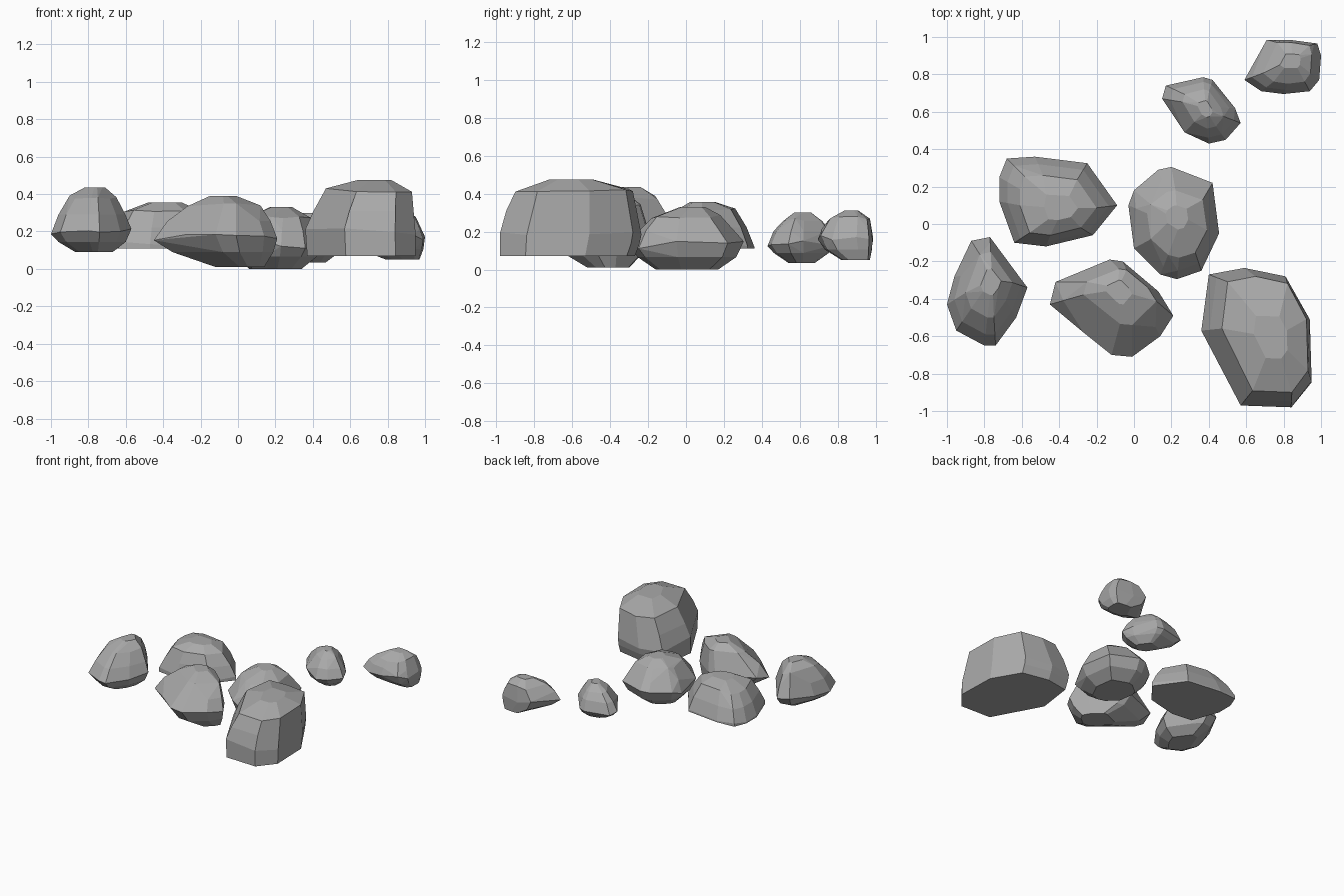
import bpy
import bmesh
import random
from mathutils import Vector

default_cube = bpy.data.objects.get("Cube")
if default_cube:
    bpy.data.objects.remove(default_cube, do_unlink=True)

random.seed(4)

# Single stone colour
stone = bpy.data.materials.new("grey stone")
stone.use_nodes = True
grey = (0.4, 0.4, 0.4, 1)
stone.diffuse_color = grey
stone.node_tree.nodes["Principled BSDF"].inputs["Base Color"].default_value = grey


def fit_ring(outline, height, left, right, front, back):
    """Squeeze the plan outline into a rectangle at the given height."""
    xs, ys = zip(*outline)
    width, depth = max(xs) - min(xs), max(ys) - min(ys)
    return [Vector((left + (x - min(xs)) / width * (right - left),
                    front + (y - min(ys)) / depth * (back - front),
                    height)) for x, y in outline]


def chamfer_ring(inner, outer, bulge):
    """Ring halfway up between two others, pushed towards the outer one."""
    ring = []
    for a, b in zip(inner, outer):
        point = a.lerp(b, bulge)
        point.z = (a.z + b.z) / 2
        ring.append(point)
    return ring


def chip(ring, amount):
    """Irregular heights break the ring into separate facets."""
    return [p + Vector((0, 0, random.uniform(-amount, amount))) for p in ring]


def rock(name, outline, waist, base, shoulder, crown):
    """Faceted boulder: hull of rings given as (height, left, right, front, back)."""
    waist_ring = [Vector((x, y, waist)) for x, y in outline]
    base_ring = fit_ring(outline, *base)
    shoulder_ring = fit_ring(outline, *shoulder)
    crown_ring = fit_ring(outline, *crown)
    points = base_ring + crown_ring + chip(waist_ring, 0.02)
    points += chip(shoulder_ring, 0.012)
    points += chamfer_ring(base_ring, waist_ring, 0.7)
    points += chamfer_ring(shoulder_ring, waist_ring, 0.6)

    bm = bmesh.new()
    for point in points:
        bm.verts.new(point)
    bmesh.ops.convex_hull(bm, input=bm.verts)
    loose = [v for v in bm.verts if not v.link_faces]
    bmesh.ops.delete(bm, geom=loose, context="VERTS")
    # Merge nearly coplanar triangles into broad flat facets
    bmesh.ops.dissolve_limit(bm, angle_limit=0.12, verts=bm.verts, edges=bm.edges)
    bmesh.ops.recalc_face_normals(bm, faces=bm.faces)
    mesh = bpy.data.meshes.new(name)
    bm.to_mesh(mesh)
    bm.free()
    mesh.materials.append(stone)
    bpy.context.collection.objects.link(bpy.data.objects.new(name, mesh))


# Largest boulder, flat underneath with steep walls
rock("large_front_left_rock",
     outline=[(.4, -.27), (.59, -.235), (.81, -.28), (.94, -.51),
              (.95, -.84), (.84, -.98), (.57, -.97), (.36, -.57)],
     waist=.2, base=(.07, .37, .95, -.98, -.27),
     shoulder=(.42, .47, .93, -.9, -.28), crown=(.475, .64, .82, -.72, -.48))

# Front row
rock("front_middle_rock",
     outline=[(-.42, -.31), (-.13, -.19), (-.06, -.2), (.13, -.36), (.21, -.49),
              (.14, -.6), (-.01, -.71), (-.12, -.7), (-.27, -.58), (-.45, -.43)],
     waist=.17, base=(.01, -.12, .14, -.52, -.3),
     shoulder=(.34, -.27, .12, -.54, -.24), crown=(.39, -.15, -.01, -.43, -.3))
rock("front_right_rock",
     outline=[(-.87, -.09), (-.77, -.07), (-.7, -.15), (-.57, -.34), (-.63, -.5),
              (-.74, -.65), (-.8, -.65), (-.95, -.57), (-1, -.43), (-.96, -.28)],
     waist=.2, base=(.09, -.87, -.67, -.5, -.23),
     shoulder=(.38, -.9, -.65, -.5, -.15), crown=(.435, -.82, -.71, -.38, -.24))

# Middle row
rock("middle_right_rock",
     outline=[(-.72, .12), (-.72, .25), (-.68, .35), (-.53, .36), (-.25, .325),
              (-.09, .1), (-.22, -.06), (-.47, -.12), (-.64, -.1)],
     waist=.13, base=(.11, -.72, -.09, -.12, .36),
     shoulder=(.315, -.61, -.2, -.06, .26), crown=(.355, -.48, -.3, .02, .16))
rock("middle_rock",
     outline=[(-.03, .1), (.0, .18), (.13, .29), (.2, .305), (.42, .22),
              (.455, -.05), (.36, -.25), (.23, -.295), (.14, -.27), (.0, -.13)],
     waist=.13, base=(.0, .06, .34, -.16, .17),
     shoulder=(.28, .07, .39, -.18, .18), crown=(.33, .17, .29, -.03, .1))

# Small stones at the back
rock("back_small_rock",
     outline=[(.15, .67), (.17, .74), (.37, .785), (.42, .77), (.54, .62),
              (.57, .54), (.49, .45), (.4, .43), (.27, .49)],
     waist=.14, base=(.035, .31, .47, .54, .68),
     shoulder=(.265, .26, .48, .51, .72), crown=(.3, .34, .42, .57, .66))
rock("back_left_small_rock",
     outline=[(.59, .77), (.71, .985), (.83, .985), (.98, .965), (1, .9),
              (.99, .77), (.94, .71), (.8, .695), (.68, .71)],
     waist=.16, base=(.05, .79, .97, .82, .97),
     shoulder=(.27, .69, .95, .75, .97), crown=(.31, .78, .89, .83, .91))
